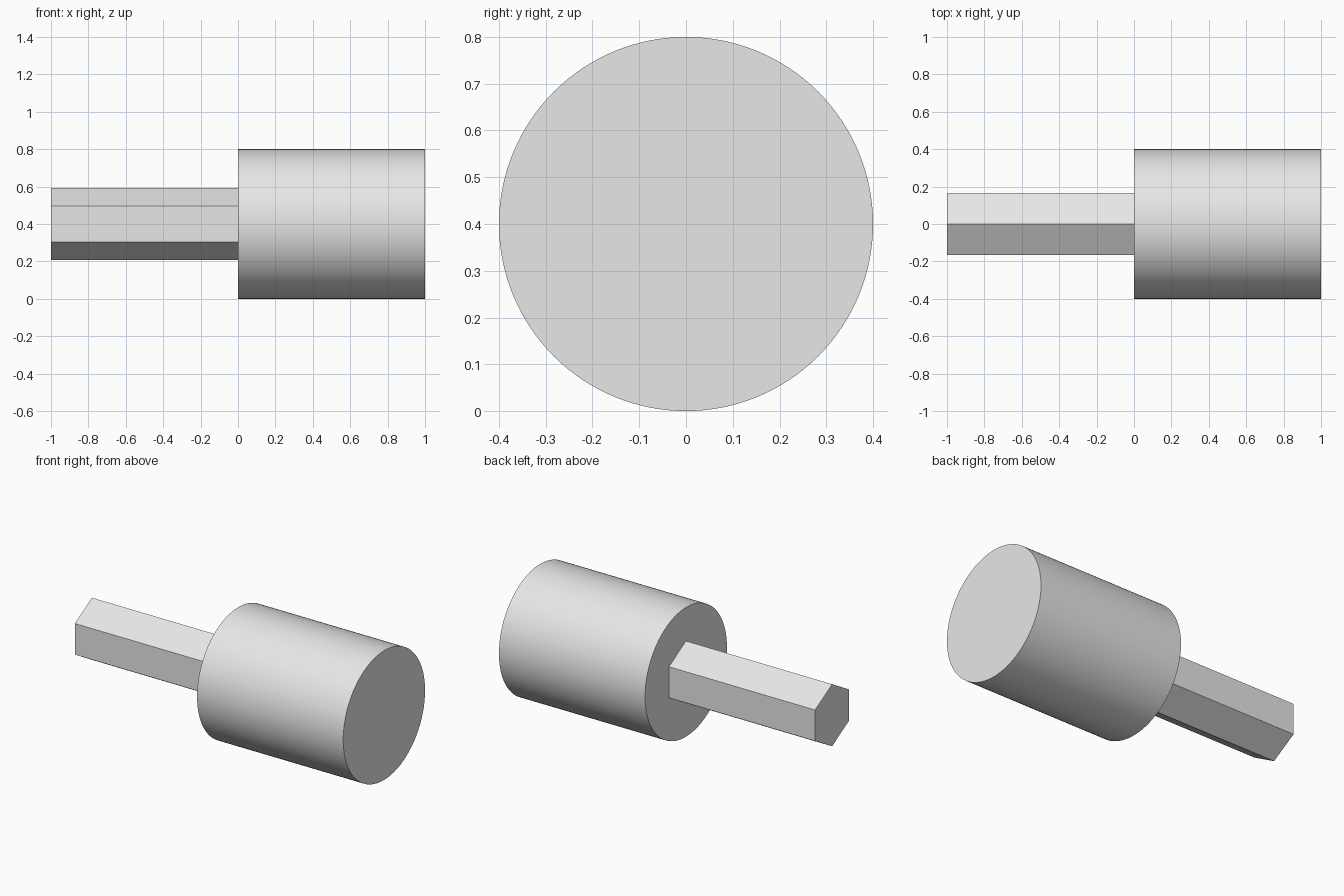
import bpy, bmesh
from math import sin, cos, tau, radians

cube = bpy.data.objects.get("Cube")
if cube:
    bpy.data.objects.remove(cube, do_unlink=True)

AXIS_Z = 0.4

steel = bpy.data.materials.new("plain grey")
steel.use_nodes = True
grey = (0.8, 0.8, 0.8, 1)
steel.diffuse_color = grey
steel.node_tree.nodes["Principled BSDF"].inputs["Base Color"].default_value = grey


def bar(name, sides, radius, x0, x1):
    """Solid regular prism along x with a corner pointing straight up."""
    bm = bmesh.new()
    ring = [bm.verts.new((x0, radius * sin(tau * i / sides),
                          AXIS_Z + radius * cos(tau * i / sides)))
            for i in range(sides)]
    cap = bm.faces.new(ring)
    ext = bmesh.ops.extrude_face_region(bm, geom=[cap], use_keep_orig=True)
    moved = [v for v in ext["geom"] if isinstance(v, bmesh.types.BMVert)]
    bmesh.ops.translate(bm, verts=moved, vec=(x1 - x0, 0, 0))
    bmesh.ops.recalc_face_normals(bm, faces=bm.faces)
    mesh = bpy.data.meshes.new(name)
    bm.to_mesh(mesh)
    bm.free()
    mesh.materials.append(steel)
    obj = bpy.data.objects.new(name, mesh)
    bpy.context.collection.objects.link(obj)
    return obj


# Hexagonal shank, butted against the head
bar("hex_shank", 6, 0.192, -1, 0)

# Round head with smooth side and crisp rims
head = bar("round_head", 128, 0.4, 0, 1)
bpy.ops.object.select_all(action='DESELECT')
head.select_set(True)
bpy.context.view_layer.objects.active = head
bpy.ops.object.shade_smooth_by_angle(angle=radians(30))
